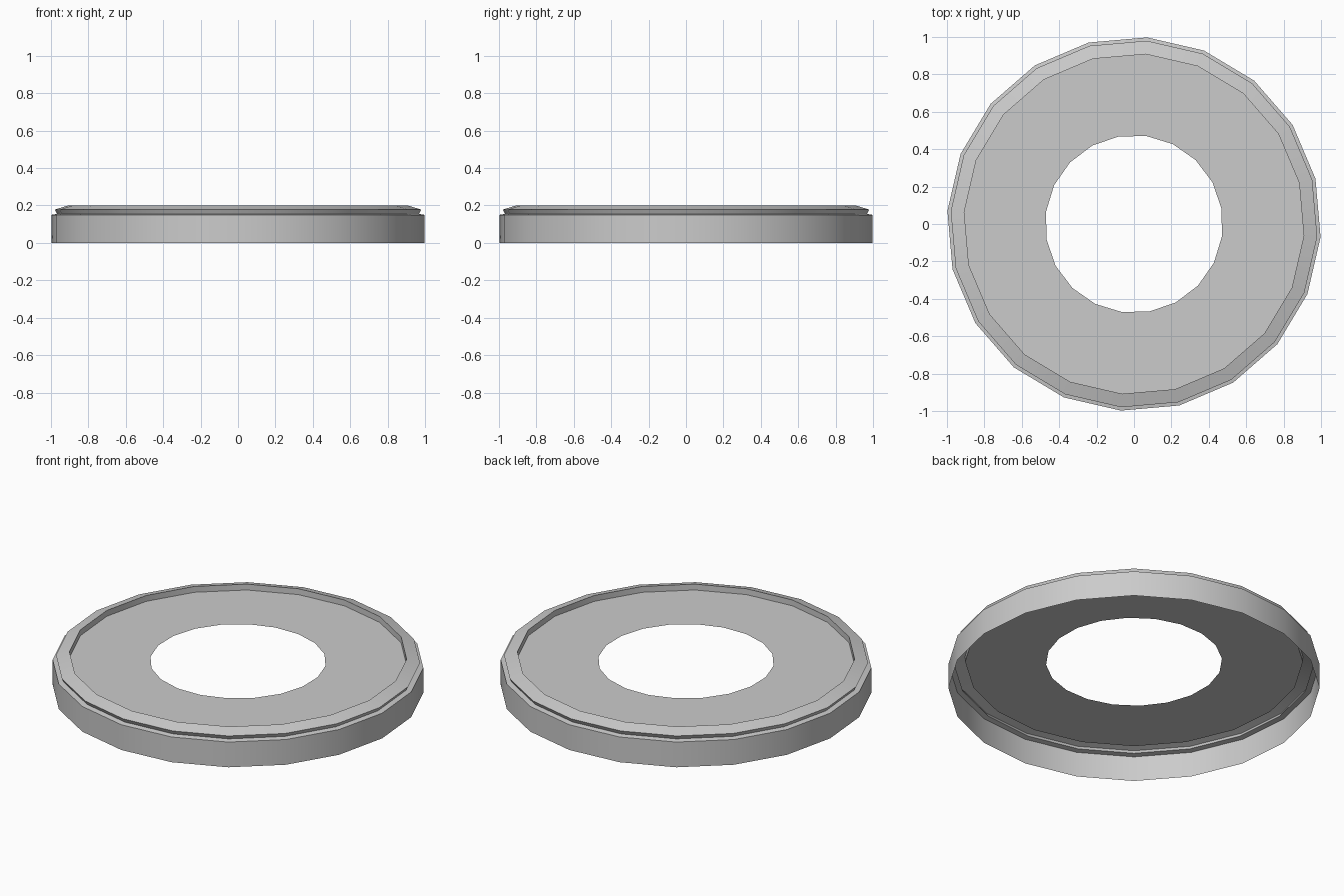
import bpy, bmesh
from math import radians, cos, sin

if "Cube" in bpy.data.objects:
    bpy.data.objects.remove(bpy.data.objects["Cube"])

SIDES = 20

# profile rings: radius, height, angular offset in degrees
PROFILE = [
    (1.0, 0.0, 14),      # bottom of outer wall
    (1.0, 0.15, 14),     # top of outer wall
    (0.97, 0.155, 14),   # groove
    (0.982, 0.178, 14),  # rim outer lip
    (0.91, 0.2, 14),     # rim crest
    (0.91, 0.165, 14),   # edge of recessed plate
    (0.475, 0.165, 10),  # central hole
]


def lathe(name, profile):
    bm = bmesh.new()
    rings = []
    for r, z, off in profile:
        angles = [radians(off + 360 / SIDES * i) for i in range(SIDES)]
        rings.append([bm.verts.new((r * cos(a), r * sin(a), z)) for a in angles])
    for lo, hi in zip(rings, rings[1:]):
        for i in range(SIDES):
            j = (i + 1) % SIDES
            bm.faces.new((lo[i], lo[j], hi[j], hi[i]))
    mesh = bpy.data.meshes.new(name)
    bm.to_mesh(mesh)
    bm.free()
    obj = bpy.data.objects.new(name, mesh)
    bpy.context.collection.objects.link(obj)
    return obj


# open-bottomed ring cap with a recessed plate
cap = lathe("ring_cap", PROFILE)
bpy.context.view_layer.objects.active = cap
cap.select_set(True)
bpy.ops.object.shade_smooth_by_angle(angle=radians(30))
